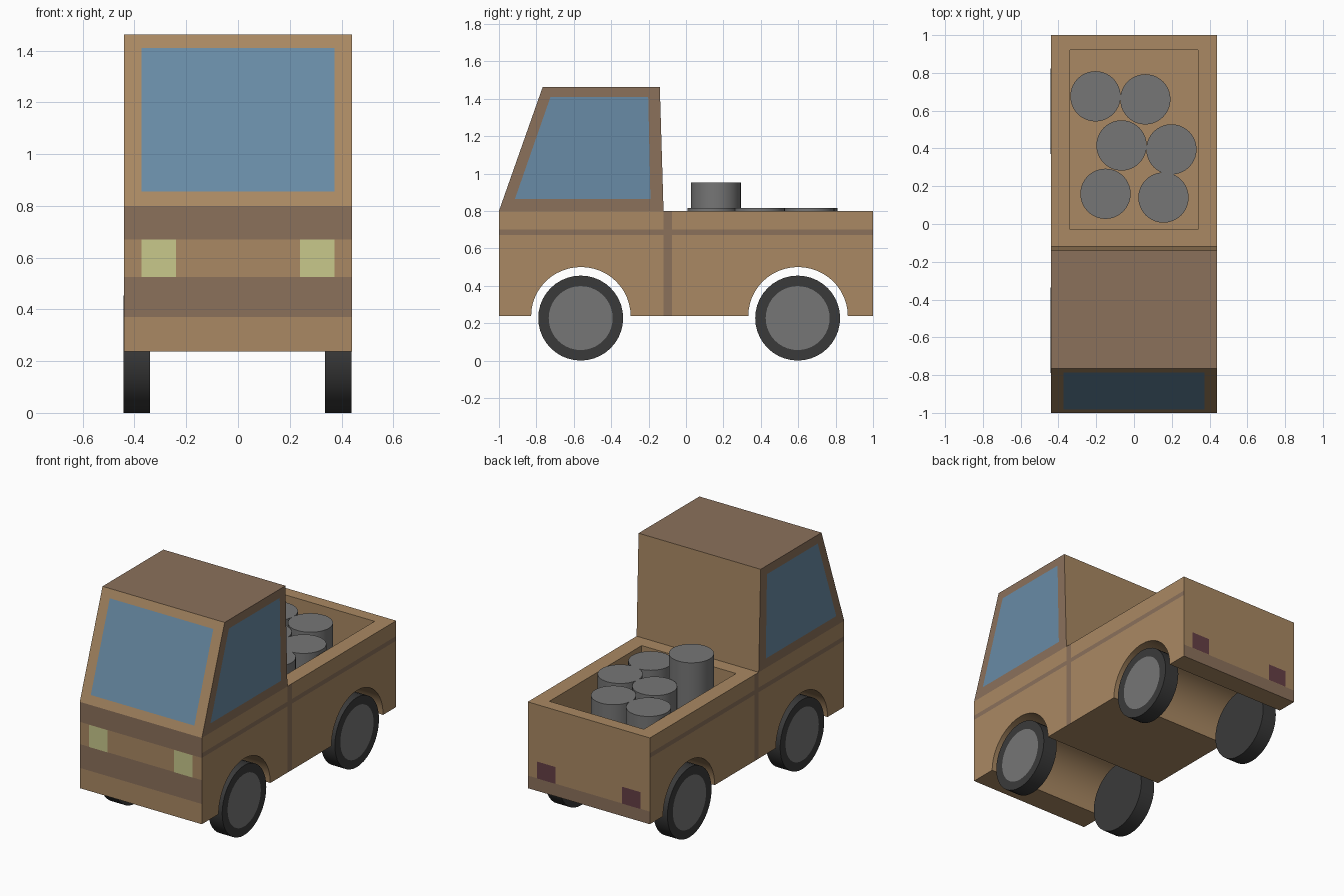
import bpy, bmesh, math
from mathutils import Matrix, Vector

if "Cube" in bpy.data.objects:
    bpy.data.objects.remove(bpy.data.objects["Cube"])


def material(name, rgb):
    m = bpy.data.materials.new(name)
    m.diffuse_color = (*rgb, 1)
    m.use_nodes = True
    m.node_tree.nodes["Principled BSDF"].inputs["Base Color"].default_value = m.diffuse_color
    return m


TAN = material("tan", (0.40, 0.25, 0.125))
BROWN = material("brown", (0.26, 0.165, 0.105))
GLASS = material("glass", (0.14, 0.26, 0.38))
LAMP = material("lamp", (0.58, 0.58, 0.26))
RED = material("dark_red", (0.13, 0.05, 0.06))
RUBBER = material("rubber", (0.042, 0.042, 0.042))
STEEL = material("steel", (0.18, 0.18, 0.18))
W = 0.44


def finish(bm, name, mats, smooth=False):
    me = bpy.data.meshes.new(name)
    bm.to_mesh(me)
    bm.free()
    ob = bpy.data.objects.new(name, me)
    bpy.context.collection.objects.link(ob)
    for m in mats:
        me.materials.append(m)
    if smooth:
        bpy.ops.object.select_all(action='DESELECT')
        ob.select_set(True)
        bpy.context.view_layer.objects.active = ob
        bpy.ops.object.shade_smooth_by_angle(angle=math.radians(30))
    return ob


def prism(profile):
    """Extrude a side profile of (y, z) points across the full width."""
    bm = bmesh.new()
    left = [bm.verts.new((-W, y, z)) for y, z in profile]
    right = [bm.verts.new((W, y, z)) for y, z in profile]
    bm.faces.new(left)
    bm.faces.new(right[::-1])
    n = len(profile)
    for i in range(n):
        j = (i + 1) % n
        bm.faces.new((left[j], left[i], right[i], right[j]))
    bmesh.ops.recalc_face_normals(bm, faces=bm.faces[:])
    bm.normal_update()
    return bm


def cut(bm, axis, value, keep):
    """Slice only the faces chosen by keep() at axis = value."""
    faces = [f for f in bm.faces if keep(f)]
    geom = set(faces)
    for f in faces:
        geom.update(f.edges)
        geom.update(f.verts)
    co, no = Vector((0, 0, 0)), Vector((0, 0, 0))
    co[axis], no[axis] = value, 1
    bmesh.ops.bisect_plane(bm, geom=list(geom), dist=1e-5, plane_co=co, plane_no=no)
    bm.normal_update()


def is_side(f):
    return abs(f.normal.x) > 0.9 and abs(f.calc_center_median().x) > W - 0.01


def is_front(f):
    return f.normal.y < -0.9 and f.calc_center_median().y < -0.99


def is_back(f):
    return f.normal.y > 0.9 and f.calc_center_median().y > 0.99


def is_top(f):
    return f.normal.z > 0.9 and f.calc_center_median().z > 0.79


# Lower body with two wheel arches running right through
profile = [(-1, 0.8), (-1, 0.238)]
for cy in (-0.562, 0.599):
    for i in range(25):
        a = math.pi * (1 - i / 24)
        profile.append((cy + 0.266 * math.cos(a), 0.238 + 0.262 * math.sin(a)))
profile += [(1, 0.238), (1, 0.8)]
body = prism(profile)

# Colour bands cut into the sides, front and back
for z in (0.67, 0.70):
    cut(body, 2, z, is_side)
for y in (-0.12, -0.075):
    cut(body, 1, y, is_side)
for z in (0.67, 0.525, 0.37):
    cut(body, 2, z, is_front)
cut(body, 2, 0.32, is_back)
for f in body.faces:
    c = f.calc_center_bounds()
    if is_side(f):
        f.material_index = int(0.67 < c.z < 0.70 or -0.12 < c.y < -0.075)
    elif is_front(f):
        f.material_index = int(c.z > 0.67 or 0.37 < c.z < 0.525)
    elif is_back(f):
        f.material_index = int(c.z < 0.32)

# Open cargo bed sunk into the top
for axis, v in ((1, -0.03), (1, 0.92), (0, -0.34), (0, 0.34)):
    cut(body, axis, v, is_top)
BED_Z = 0.53
floor = [f for f in body.faces if is_top(f)
         and abs(f.calc_center_bounds().x) < 0.3
         and -0.03 < f.calc_center_bounds().y < 0.92]
new = bmesh.ops.extrude_discrete_faces(body, faces=floor)["faces"]
bmesh.ops.translate(body, vec=(0, 0, BED_Z - 0.8),
                    verts=list({v for f in new for v in f.verts}))
finish(body, "body", [TAN, BROWN], smooth=True)

# Cab: brown sides and roof, tan front and rear
cab = prism([(-1, 0.8), (-0.12, 0.8), (-0.14, 1.463), (-0.766, 1.463)])
for f in cab.faces:
    f.material_index = int(abs(f.normal.y) < 0.5)
finish(cab, "cab", [TAN, BROWN])


def panel(name, points, outward, mat):
    """Thin flat panel lying just off the surface."""
    bm = bmesh.new()
    out = Vector(outward).normalized()
    f = bm.faces.new([bm.verts.new(Vector(p) + out * 0.002) for p in points])
    f.normal_update()
    if f.normal.dot(out) < 0:
        f.normal_flip()
    finish(bm, name, [mat])


# Windows
def slope(z):
    return -1 + (z - 0.8) / 0.663 * 0.234


panel("windshield", [(x, slope(z), z) for x, z in
                     ((-0.373, 0.855), (0.373, 0.855), (0.373, 1.41), (-0.373, 1.41))],
      (0, -0.663, 0.234), GLASS)
for s, side in ((-1, "left"), (1, "right")):
    panel(side + "_window", [(s * W, y, z) for y, z in
                             ((-0.915, 0.863), (-0.19, 0.863), (-0.202, 1.408), (-0.725, 1.408))],
          (s, 0, 0), GLASS)
    # Head and tail lights
    for name, y, x0, z0, z1, mat in (("headlight", -1, 0.24, 0.525, 0.67, LAMP),
                                     ("tail_light", 1, 0.24, 0.32, 0.43, RED)):
        panel(f"{side}_{name}", [(s * x, y, z) for x, z in
                                 ((x0, z0), (0.373, z0), (0.373, z1), (x0, z1))],
              (0, y, 0), mat)


# Wheels with a grey hub disc on the outer face
def wheel(name, s, y):
    bm = bmesh.new()
    bmesh.ops.create_cone(bm, cap_ends=True, segments=40, radius1=0.227,
                          radius2=0.227, depth=0.102)
    bm.normal_update()
    cap = [f for f in bm.faces if f.normal.z > 0.9]
    bmesh.ops.inset_individual(bm, faces=cap, thickness=0.056)
    hub = max((f for f in bm.faces if f.normal.z > 0.9), key=lambda f: len(f.verts))
    hub.material_index = 1
    bm.transform(Matrix.Translation((s * 0.39 - 0.002, y, 0.227))
                 @ Matrix.Rotation(s * math.pi / 2, 4, 'Y'))
    finish(bm, name, [RUBBER, STEEL], smooth=True)


for s, side in ((-1, "left"), (1, "right")):
    wheel("front_wheel_" + side, s, -0.563)
    wheel("rear_wheel_" + side, s, 0.597)

# Barrels standing in the bed, one taller than the rest
for x, y, top in ((-0.204, 0.676, 0.815), (0.06, 0.66, 0.815), (-0.066, 0.416, 0.815),
                  (0.198, 0.395, 0.815), (-0.151, 0.16, 0.953), (0.156, 0.14, 0.815)):
    bm = bmesh.new()
    h = top - BED_Z
    bmesh.ops.create_cone(bm, cap_ends=True, segments=40, radius1=0.133, radius2=0.133,
                          depth=h, matrix=Matrix.Translation((x, y, BED_Z + h / 2)))
    finish(bm, "barrel", [STEEL], smooth=True)
